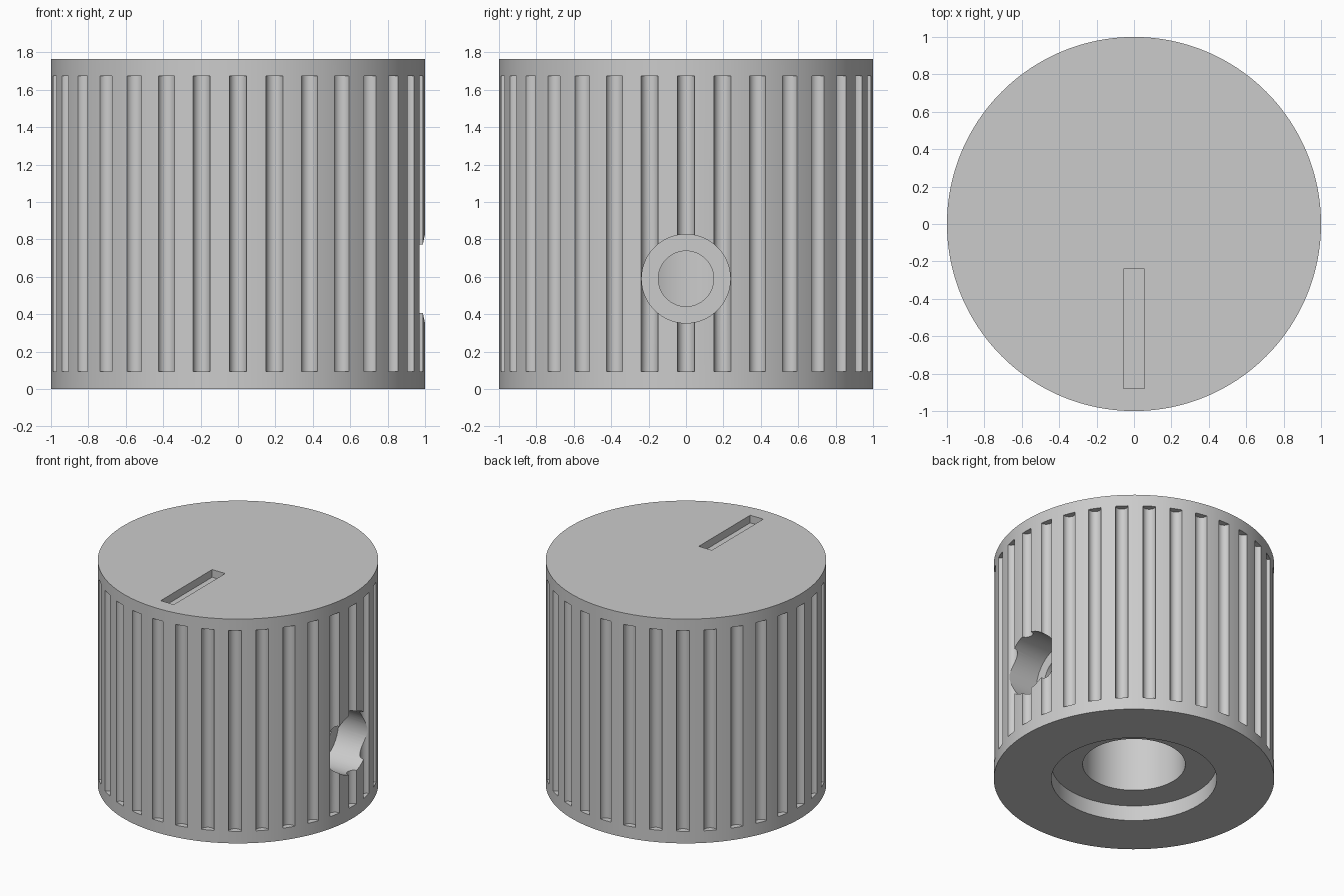
import bpy, math
from mathutils import Matrix

if "Cube" in bpy.data.objects:
    bpy.data.objects.remove(bpy.data.objects["Cube"])

HEIGHT = 1.765
GROOVES = 32

grey = bpy.data.materials.new("plain_grey")
grey.diffuse_color = (0.6, 0.6, 0.6, 1)
grey.use_nodes = True
grey.node_tree.nodes["Principled BSDF"].inputs["Base Color"].default_value = grey.diffuse_color


def cylinder(name, r, a, b, axis="Z", centre=(0, 0), sides=96):
    """Cylinder from a to b along Z (centre = x, y) or X (centre = y, z)."""
    mid = (a + b) / 2
    loc = (*centre, mid) if axis == "Z" else (mid, *centre)
    rot = (0, 0, 0) if axis == "Z" else (0, math.pi / 2, 0)
    bpy.ops.mesh.primitive_cylinder_add(vertices=sides, radius=r, depth=b - a,
                                        location=loc, rotation=rot)
    ob = bpy.context.object
    ob.name = name
    return ob


def carve(target, cutter):
    mod = target.modifiers.new(cutter.name, "BOOLEAN")
    mod.operation = "DIFFERENCE"
    mod.solver = "EXACT"
    mod.object = cutter
    bpy.context.view_layer.objects.active = target
    bpy.ops.object.modifier_apply(modifier=mod.name)
    bpy.data.objects.remove(cutter, do_unlink=True)


# Knob body
knob = cylinder("knob", 1.0, 0, HEIGHT, sides=192)
knob.data.materials.append(grey)

# Grip grooves: round flutes around the rim, joined into one cutter
flutes = []
for i in range(GROOVES):
    a = 2 * math.pi * i / GROOVES
    flutes.append(cylinder("flute", 0.046, 0.095, 1.675,
                           centre=(math.cos(a), math.sin(a)), sides=28))
    flutes[-1].rotation_euler.z = a
bpy.ops.object.select_all(action="DESELECT")
for f in flutes:
    f.select_set(True)
bpy.context.view_layer.objects.active = flutes[0]
bpy.ops.object.join()
carve(knob, bpy.context.object)

# Shaft recess and bore in the underside
carve(knob, cylinder("recess", 0.59, -0.2, 0.12))
carve(knob, cylinder("bore", 0.366, -0.1, 1.41))

# Set screw hole with a wider counterbore on the right side
carve(knob, cylinder("counterbore", 0.237, 0.71, 1.3, "X", (0, 0.59), 64))
carve(knob, cylinder("screw_hole", 0.148, 0.1, 1.2, "X", (0, 0.59), 64))

# Pointer slot in the top
bpy.ops.mesh.primitive_cube_add(size=1, location=(0, -0.56, HEIGHT + 0.07))
slot = bpy.context.object
slot.name = "pointer_slot"
slot.data.transform(Matrix.Diagonal((0.114, 0.64, 0.26, 1)))
carve(knob, slot)

# One material, smooth curved walls, crisp edges
knob.data.materials.clear()
knob.data.materials.append(grey)
for p in knob.data.polygons:
    p.material_index = 0
bpy.ops.object.select_all(action="DESELECT")
knob.select_set(True)
bpy.context.view_layer.objects.active = knob
bpy.ops.object.shade_smooth_by_angle(angle=math.radians(25))
